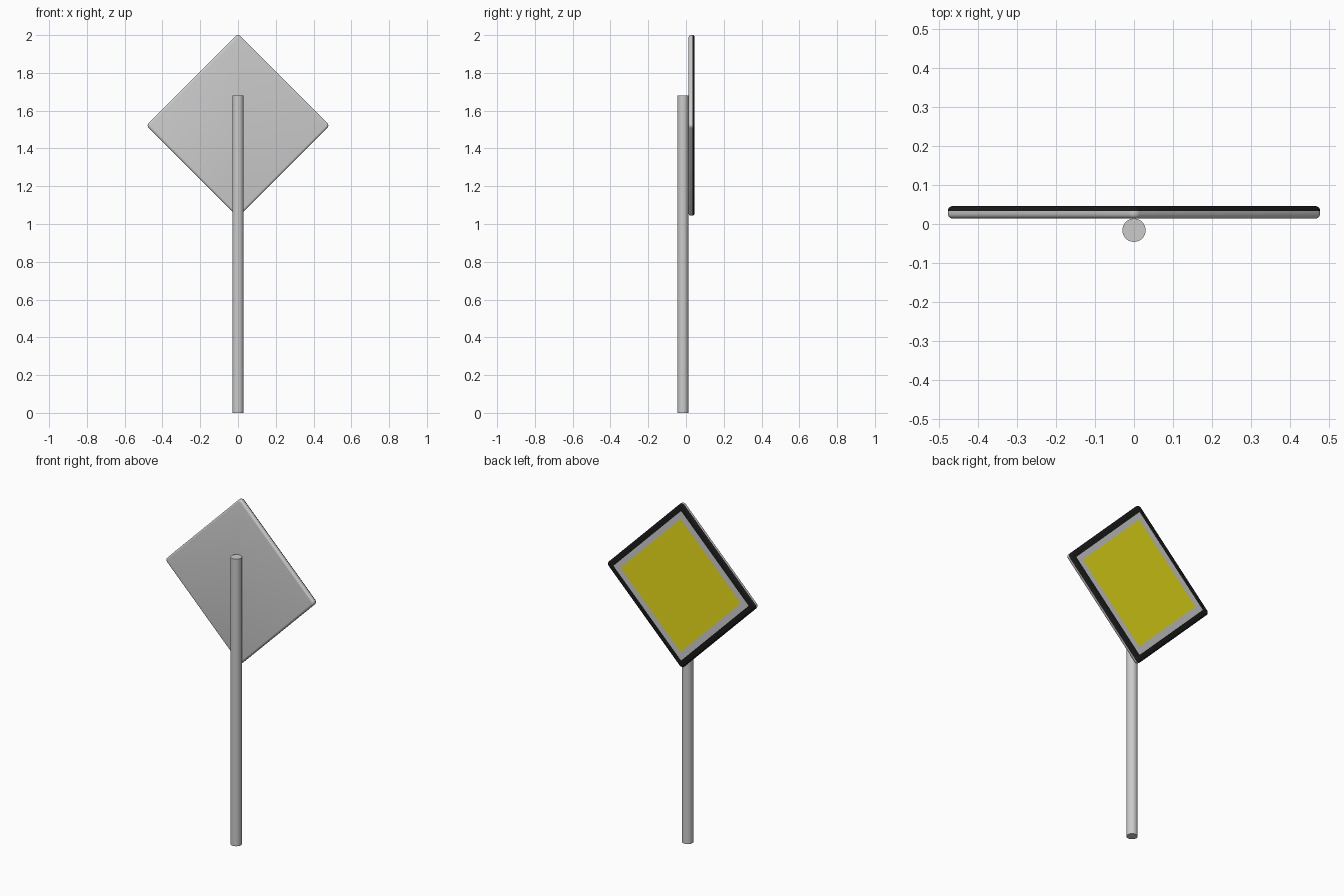
import bpy, bmesh, math

if "Cube" in bpy.data.objects:
    bpy.data.objects.remove(bpy.data.objects["Cube"])


def material(name, color):
    m = bpy.data.materials.new(name)
    m.diffuse_color = color
    m.use_nodes = True
    m.node_tree.nodes["Principled BSDF"].inputs["Base Color"].default_value = m.diffuse_color
    return m


def shade(obj, angle=35):
    bpy.ops.object.select_all(action='DESELECT')
    obj.select_set(True)
    bpy.context.view_layer.objects.active = obj
    bpy.ops.object.shade_smooth_by_angle(angle=math.radians(angle))


# Round pole
bpy.ops.mesh.primitive_cylinder_add(vertices=32, radius=0.03, depth=1.68,
                                    location=(0, -0.016, 0.84))
pole = bpy.context.object
pole.name = "pole"
shade(pole)

# Diamond sign plate, built as rounded-square rings from front to back
CENTRE_Z, HALF, CORNER, BEVEL = 1.522, 0.344, 0.02, 0.012
Y0, Y1, STEPS = 0.014, 0.046, 6
bm = bmesh.new()


def ring(half, radius, y):
    """Rounded square turned by 45 degrees, lying in the plane at y."""
    verts = []
    for corner in range(4):
        mid = math.radians(90 * corner)
        reach = (half - radius) * math.sqrt(2)
        for i in range(STEPS + 1):
            a = mid + math.radians(-45 + 90 * i / STEPS)
            verts.append(bm.verts.new((
                reach * math.cos(mid) + radius * math.cos(a), y,
                CENTRE_Z + reach * math.sin(mid) + radius * math.sin(a))))
    return verts


def bridge(a, b, mat):
    n = len(a)
    for i in range(n):
        j = (i + 1) % n
        bm.faces.new((a[i], a[j], b[j], b[i])).material_index = mat


# Rim profile: (inset, y) with rounded front and back edges
arc = [math.radians(22.5 * i) for i in range(5)]
front_rim = [(BEVEL * (1 - math.sin(t)), Y0 + BEVEL * (1 - math.cos(t))) for t in arc]
back_rim = [(BEVEL * (1 - math.cos(t)), Y1 - BEVEL * (1 - math.sin(t))) for t in arc]
rings = [ring(HALF - d, CORNER - d, y) for d, y in front_rim + back_rim]
for i in range(len(rings) - 1):
    bridge(rings[i], rings[i + 1], 1 if i >= len(front_rim) else 0)
bm.faces.new(rings[0])

# Painted face: black border, grey band, yellow field
band = ring(HALF * 0.9, 0.004, Y1)
field = ring(HALF * 0.8, 0.003, Y1)
bridge(rings[-1], band, 1)
bridge(band, field, 0)
bm.faces.new(field).material_index = 2
bmesh.ops.recalc_face_normals(bm, faces=bm.faces)

mesh = bpy.data.meshes.new("sign_plate")
bm.to_mesh(mesh)
bm.free()
mesh.materials.append(material("plain_grey", (0.8, 0.8, 0.8, 1)))
mesh.materials.append(material("black_border", (0.01, 0.01, 0.01, 1)))
mesh.materials.append(material("yellow_field", (0.8, 0.72, 0.01, 1)))
plate = bpy.data.objects.new("sign_plate", mesh)
bpy.context.collection.objects.link(plate)
shade(plate)
